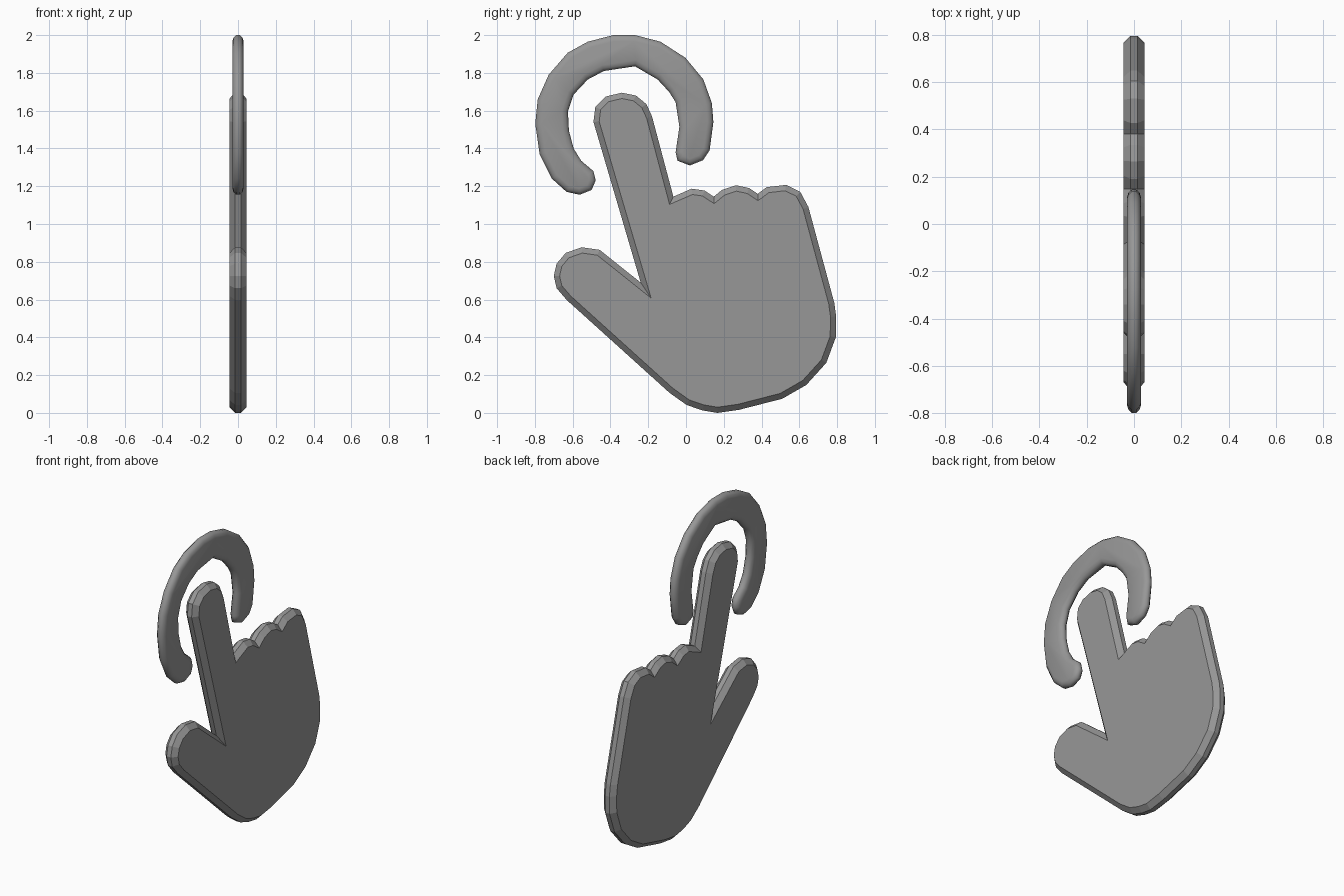
import bpy, bmesh
from mathutils import Vector

if "Cube" in bpy.data.objects:
    bpy.data.objects.remove(bpy.data.objects["Cube"])

grey = bpy.data.materials.new("mid_grey")
grey.diffuse_color = (0.31, 0.31, 0.31, 1)
grey.use_nodes = True
grey.node_tree.nodes["Principled BSDF"].inputs["Base Color"].default_value = grey.diffuse_color


def inset(points, dist):
    """Shrink a clockwise outline by a constant distance with mitred corners."""
    pts = [Vector(p) for p in points]
    result = []
    for i, p in enumerate(pts):
        a = (p - pts[i - 1]).normalized()
        b = (pts[(i + 1) % len(pts)] - p).normalized()
        na, nb = Vector((a.y, -a.x)), Vector((b.y, -b.x))
        result.append(p + (na + nb) * dist / max(1 + na.dot(nb), 0.15))
    return result


def bevelled_plate(name, outline, profile):
    """Mirror (half thickness, inset) steps about x = 0 and skin them."""
    steps = [(-x, d) for x, d in reversed(profile)] + list(profile)
    bm = bmesh.new()
    loops = [[bm.verts.new((x, q.x, q.y)) for q in inset(outline, d)]
             for x, d in steps]
    n = len(outline)
    for lo, hi in zip(loops, loops[1:]):
        for i in range(n):
            j = (i + 1) % n
            bm.faces.new((lo[i], lo[j], hi[j], hi[i]))
    bm.faces.new(loops[0])
    bm.faces.new(loops[-1])
    bmesh.ops.recalc_face_normals(bm, faces=bm.faces)
    mesh = bpy.data.meshes.new(name)
    bm.to_mesh(mesh)
    bm.free()
    mesh.materials.append(grey)
    obj = bpy.data.objects.new(name, mesh)
    bpy.context.collection.objects.link(obj)
    return obj


# Outlines are (y, z), clockwise seen from +x
index_finger = [(-.24, .69), (-.49, 1.54), (-.48, 1.62), (-.425, 1.675),
                (-.34, 1.695), (-.265, 1.68), (-.21, 1.635), (-.18, 1.57)]
knuckles = [(-.067, 1.145), (.03, 1.187), (.098, 1.177), (.147, 1.145),
            (.19, 1.18), (.265, 1.205), (.335, 1.19), (.38, 1.16),
            (.427, 1.195), (.53, 1.207), (.605, 1.17), (.648, 1.09)]
palm = [(.785, .583), (.795, .51), (.793, .40), (.743, .265), (.637, .148),
        (.51, .075), (.28, .016), (.167, 0), (.087, .013), (.003, .042),
        (-.087, .106)]
thumb = [(-.632, .598), (-.685, .66), (-.70, .725), (-.685, .79),
         (-.637, .847), (-.552, .877), (-.457, .863)]
hand = bevelled_plate("pointing_hand", index_finger + knuckles + palm + thumb,
                      [(.015, 0), (.045, .03)])

# Open tap ring around the fingertip
outer_arc = [(-.775, 1.37), (-.798, 1.53), (-.785, 1.66), (-.727, 1.79),
             (-.626, 1.907), (-.52, 1.965), (-.385, 2.0), (-.27, 2.0),
             (-.135, 1.965), (-.003, 1.88), (.092, 1.765), (.137, 1.64),
             (.145, 1.54), (.125, 1.39)]
right_end = [(.09, 1.338), (.02, 1.31), (-.045, 1.335), (-.055, 1.38)]
inner_arc = [(-.035, 1.515), (-.055, 1.645), (-.09, 1.70), (-.15, 1.765),
             (-.27, 1.835), (-.435, 1.81), (-.52, 1.765), (-.595, 1.685),
             (-.625, 1.595), (-.62, 1.495), (-.595, 1.40), (-.555, 1.335)]
left_end = [(-.49, 1.28), (-.478, 1.23), (-.50, 1.18), (-.563, 1.155),
            (-.632, 1.17), (-.71, 1.24)]
ring = bevelled_plate("tap_ring", outer_arc + right_end + inner_arc + left_end,
                      [(.01, 0), (.024, .014), (.03, .032)])
ring.data.shade_smooth()
